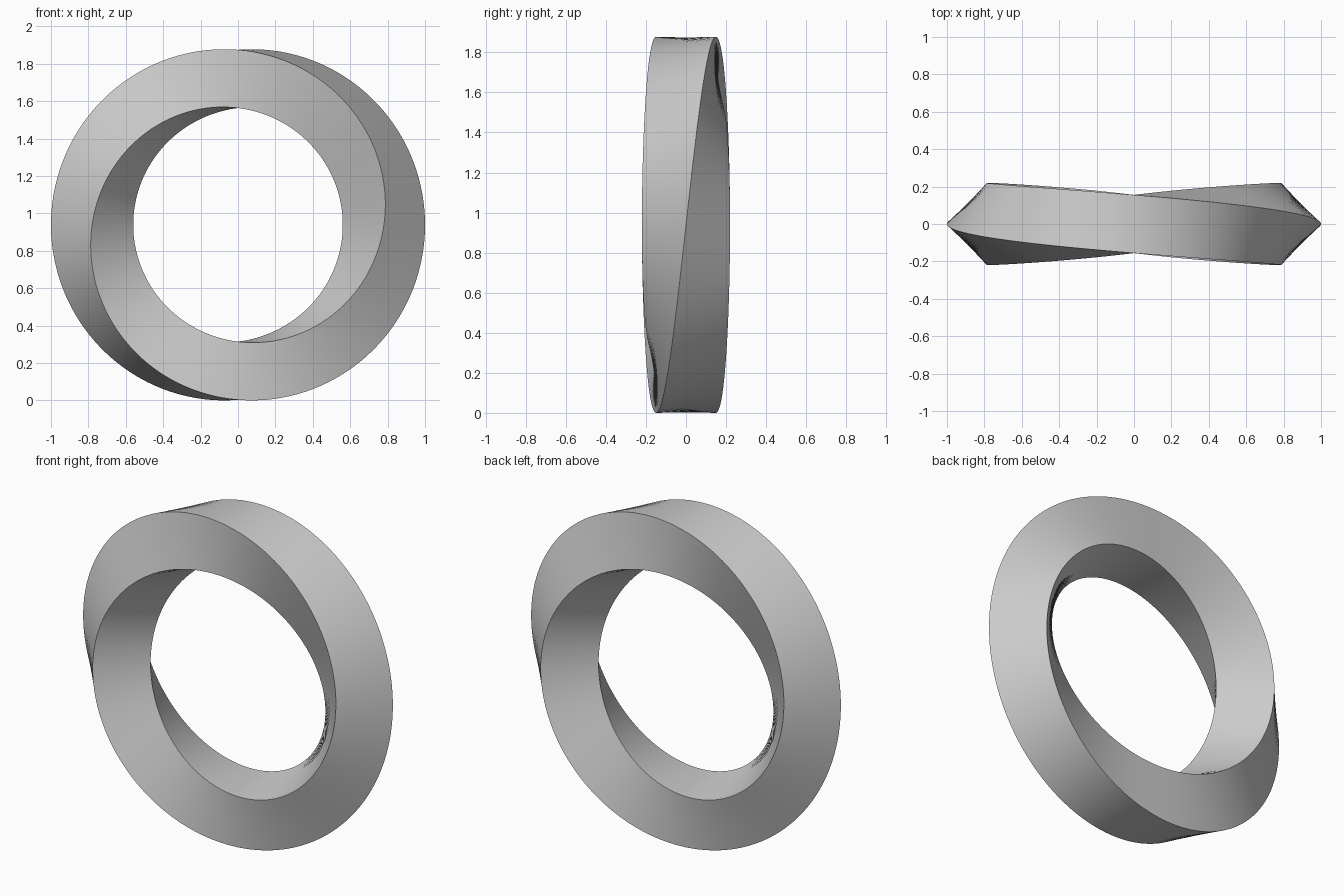
import bpy, bmesh
from math import pi, sin, cos, radians

if "Cube" in bpy.data.objects:
    bpy.data.objects.remove(bpy.data.objects["Cube"])

R, r = 0.78, 0.22      # ring radius, half diagonal of the square section
SEG, SIDES = 256, 4
TWIST = 2              # corners shifted after one turn (half turn)

bm = bmesh.new()

# Square section swept round the ring while it turns
rings = []
for i in range(SEG):
    t = 2 * pi * i / SEG
    ring = []
    for k in range(SIDES):
        a = k * 2 * pi / SIDES - t * TWIST / SIDES
        d = R + r * cos(a)
        ring.append(bm.verts.new((d * cos(t), -r * sin(a), d * sin(t))))
    rings.append(ring)

# Skin the sections; the last joins the first with shifted corners
for i in range(SEG):
    a = rings[i]
    b = rings[(i + 1) % SEG]
    s = -TWIST if i == SEG - 1 else 0
    for k in range(SIDES):
        bm.faces.new((a[k], a[(k + 1) % SIDES],
                      b[(k + 1 + s) % SIDES], b[(k + s) % SIDES]))
bmesh.ops.recalc_face_normals(bm, faces=bm.faces)

# Stand on the floor
low = min(v.co.z for v in bm.verts)
bmesh.ops.translate(bm, verts=bm.verts, vec=(0, 0, -low))

mesh = bpy.data.meshes.new("twisted_ring")
bm.to_mesh(mesh)
bm.free()
obj = bpy.data.objects.new("twisted_ring", mesh)
bpy.context.collection.objects.link(obj)
bpy.context.view_layer.objects.active = obj
obj.select_set(True)
bpy.ops.object.shade_smooth_by_angle(angle=radians(30))
